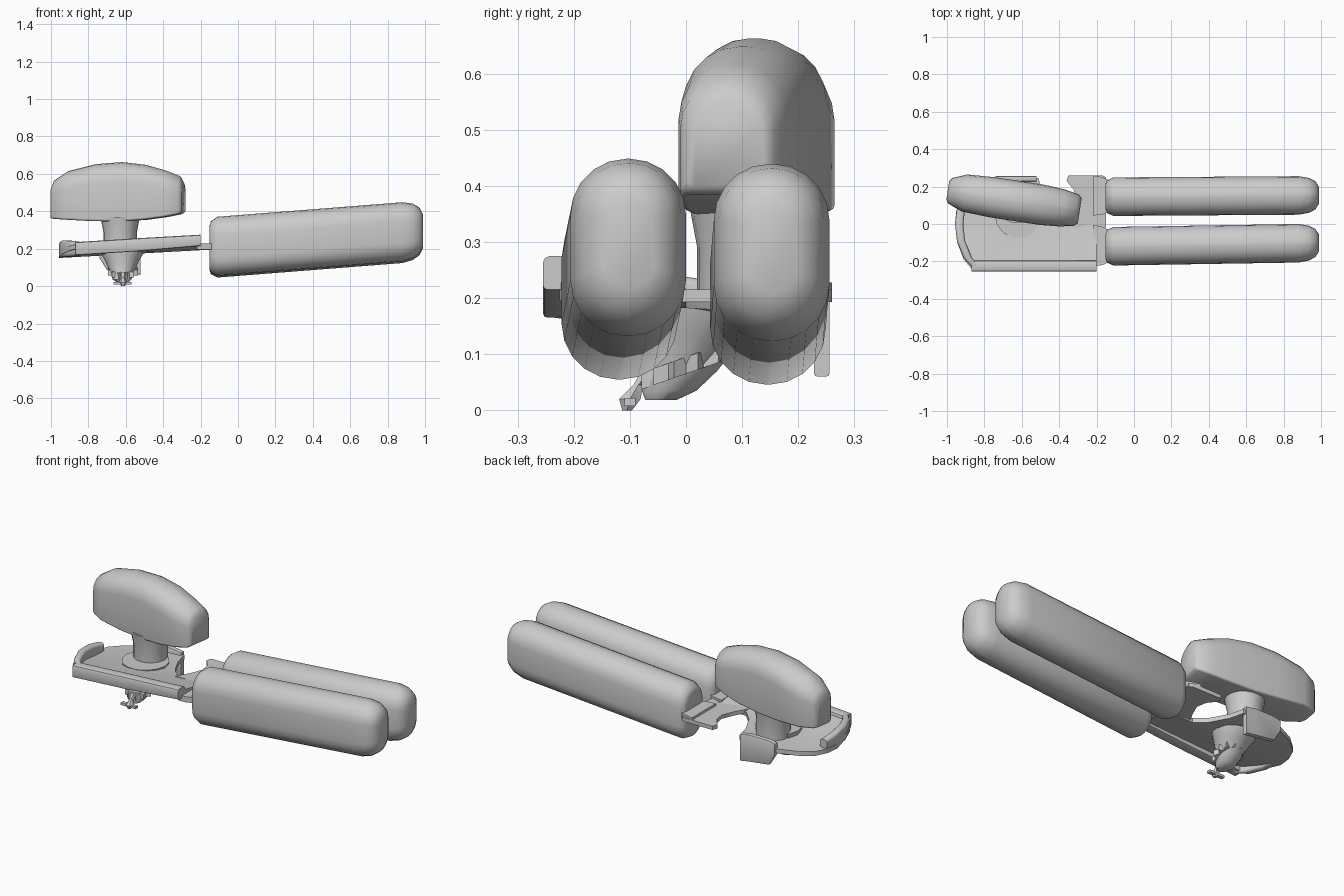
import bpy, bmesh, math
from mathutils import Vector

if "Cube" in bpy.data.objects:
    bpy.data.objects.remove(bpy.data.objects["Cube"])


def finish(name, bm, angle=40):
    bmesh.ops.recalc_face_normals(bm, faces=bm.faces)
    me = bpy.data.meshes.new(name)
    bm.to_mesh(me)
    bm.free()
    ob = bpy.data.objects.new(name, me)
    bpy.context.collection.objects.link(ob)
    bpy.ops.object.select_all(action='DESELECT')
    ob.select_set(True)
    bpy.context.view_layer.objects.active = ob
    bpy.ops.object.shade_smooth_by_angle(angle=math.radians(angle))
    return ob


def loft(name, rings, angle=40):
    """Skin a list of equal-length rings and cap both ends."""
    bm = bmesh.new()
    vs = [[bm.verts.new(p) for p in r] for r in rings]
    n = len(vs[0])
    for a, b in zip(vs, vs[1:]):
        for i in range(n):
            bm.faces.new((a[i], a[(i + 1) % n], b[(i + 1) % n], b[i]))
    bm.faces.new(vs[0])
    bm.faces.new(vs[-1])
    return finish(name, bm, angle)


def section(hw, z0, z1, r_bot, r_top, n=5):
    """Rounded rectangle in (side, height), separate radii below and above."""
    pts = []
    for sx, z, sz, r, start in ((1, z0, 1, r_bot, 270), (1, z1, -1, r_top, 0),
                                (-1, z1, -1, r_top, 90), (-1, z0, 1, r_bot, 180)):
        r = min(r, hw * 0.98, (z1 - z0) * 0.48)
        for i in range(n + 1):
            a = math.radians(start + 90 * i / n)
            pts.append((sx * (hw - r) + r * math.cos(a), z + sz * r + r * math.sin(a)))
    return pts


def sheet(name, outline, height, thick):
    """Flat sheet from an xy outline, its top following height(x, y)."""
    bm = bmesh.new()
    bm.faces.new([bm.verts.new((x, y, 0)) for x, y in outline])
    bmesh.ops.triangulate(bm, faces=bm.faces)
    g = bmesh.ops.extrude_face_region(bm, geom=bm.faces[:])
    top = {v for v in g['geom'] if isinstance(v, bmesh.types.BMVert)}
    for v in bm.verts:
        v.co.z = height(v.co.x, v.co.y) - (0 if v in top else thick)
    return finish(name, bm)


def circle(cx, cy, z, r, n=20):
    return [(cx + r * math.cos(2 * math.pi * i / n), cy + r * math.sin(2 * math.pi * i / n), z)
            for i in range(n)]


# Two padded handles
def handle(name, y0, y1, dz):
    rings = []
    for x, inset in ((-0.152, .045), (-0.145, .02), (-0.11, 0), (0.88, 0),
                     (0.935, .012), (0.97, .035), (0.99, .075)):
        t = (x + 0.12) / 1.06
        zc, yc = 0.212 + 0.083 * t + dz, y0 + (y1 - y0) * t
        rings.append([(x, yc + s, z) for s, z in
                      section(.103 - inset * .8, zc - .158 + inset, zc + .158 - inset, .1, .1)])
    return loft(name, rings, 60)


handle("front_handle", -0.119, -0.102, 0)
handle("back_handle", 0.146, 0.153, -0.009)

# Turning knob: domed key, yawed a little
yaw = math.radians(-8.7)
U = Vector((math.cos(yaw), math.sin(yaw), 0))
V = Vector((-math.sin(yaw), math.cos(yaw), 0))
rings = []
for u, hw, z0, z1 in ((-.36, .05, .365, .53), (-.345, .07, .36, .565), (-.27, .1, .355, .615),
                      (-.12, .108, .347, .652), (.02, .108, .346, .663), (.15, .108, .355, .648),
                      (.26, .1, .37, .617), (.335, .085, .385, .587), (.354, .068, .398, .55)):
    rings.append([Vector((-.64, .125, z)) + U * u + V * s
                  for s, z in section(hw, z0, z1, .012, .1)])
loft("turning_knob", rings, 60)

# Stem under the knob
loft("knob_stem", [circle(-.63, .11, .19, .09), circle(-.63, .11, .29, .09),
                   circle(-.63, .11, .37, .105)])


# Front plate with rounded nose
def plate_z(x, y):
    return 0.262 + 0.055 * (x + 0.2) - 0.045 * min(1, max(0, (y + .25) / .25))


sheet("front_plate", [(-.2, -.25), (-.86, -.25), (-.91, -.19), (-.945, -.1), (-.957, 0),
                      (-.95, .07), (-.92, .14), (-.85, .2), (-.75, .245), (-.51, .245),
                      (-.49, .16), (-.44, .06), (-.38, 0), (-.2, 0)], plate_z, .025)

# Folded front lip
lip = []
for x, z0, z1 in ((-.87, .165, .235), (-.55, .185, .255), (-.2, .215, .275)):
    lip.append([(x, -.225 + s, z) for s, z in section(.03, z0, z1, .008, .012, 2)])
loft("front_lip", lip)

# Curled rim around the nose
rim = []
for x, y, h in ((-.84, -.235, .035), (-.89, -.18, .042), (-.925, -.09, .045),
                (-.935, 0, .038), (-.925, .08, .025)):
    rim.append([(x + s, y, z) for s, z in section(.022, .2 - h, .2 + h, .015, .015, 3)])
loft("nose_rim", rim)

# Back plate with its concave cut-out, and the downward back flange
sheet("back_plate", [(-.35, .26), (-.36, .23), (-.32, .18), (-.31, .12), (-.34, .05), (-.38, -.02),
                     (-.15, -.02), (-.15, .25), (-.17, .26)], lambda x, y: .215, .022)
flange = []
for x, z0, z1 in ((-.74, .15, .215), (-.7, .085, .225), (-.58, .07, .225), (-.52, .06, .215)):
    flange.append([(x, .242 + s, z) for s, z in section(.014, z0, z1, .006, .006, 2)])
loft("back_flange", flange)

# Straps running into the handles
for name, y0, y1 in (("front_strap", -.22, -.015), ("back_strap", .05, .25)):
    sheet(name, [(-.22, y0 - .005), (-.22, y1 + .01), (-.17, y1), (-.1, y1 - .03), (-.1, y0 + .03),
                 (-.17, y0)], lambda x, y: .228, .032)

# Slanted hub below the plate
loft("wheel_hub", [circle(-.62, .05, .215, .125, 14), circle(-.62, .045, .175, .115, 14),
                   circle(-.62, .02, .135, .09, 14), circle(-.62, -.005, .07, .062, 14),
                   circle(-.62, -.03, .035, .05, 14), circle(-.615, -.045, .018, .028, 14)])

# Toothed feed wheel around the hub, tilted with it
teeth = 12
wheel = []
for z in (.065, .095):
    ring = []
    for i in range(teeth * 2):
        r = .082 if i % 2 else .062
        a = math.pi * i / teeth
        y = r * math.sin(a)
        ring.append((-.615 + r * math.cos(a), y, z + .35 * y))
    wheel.append(ring)
loft("feed_wheel", wheel, 20)

# Small foot at the lowest point
loft("foot", [circle(-.615, -.105, 0, .01, 6), circle(-.615, -.1, .02, .022, 6),
              circle(-.615, -.085, .045, .01, 6), circle(-.615, -.06, .075, .02, 6)])
sheet("foot_bar", [(-.665, -.11), (-.57, -.11), (-.57, -.09), (-.665, -.09)],
      lambda x, y: .022, .014)
